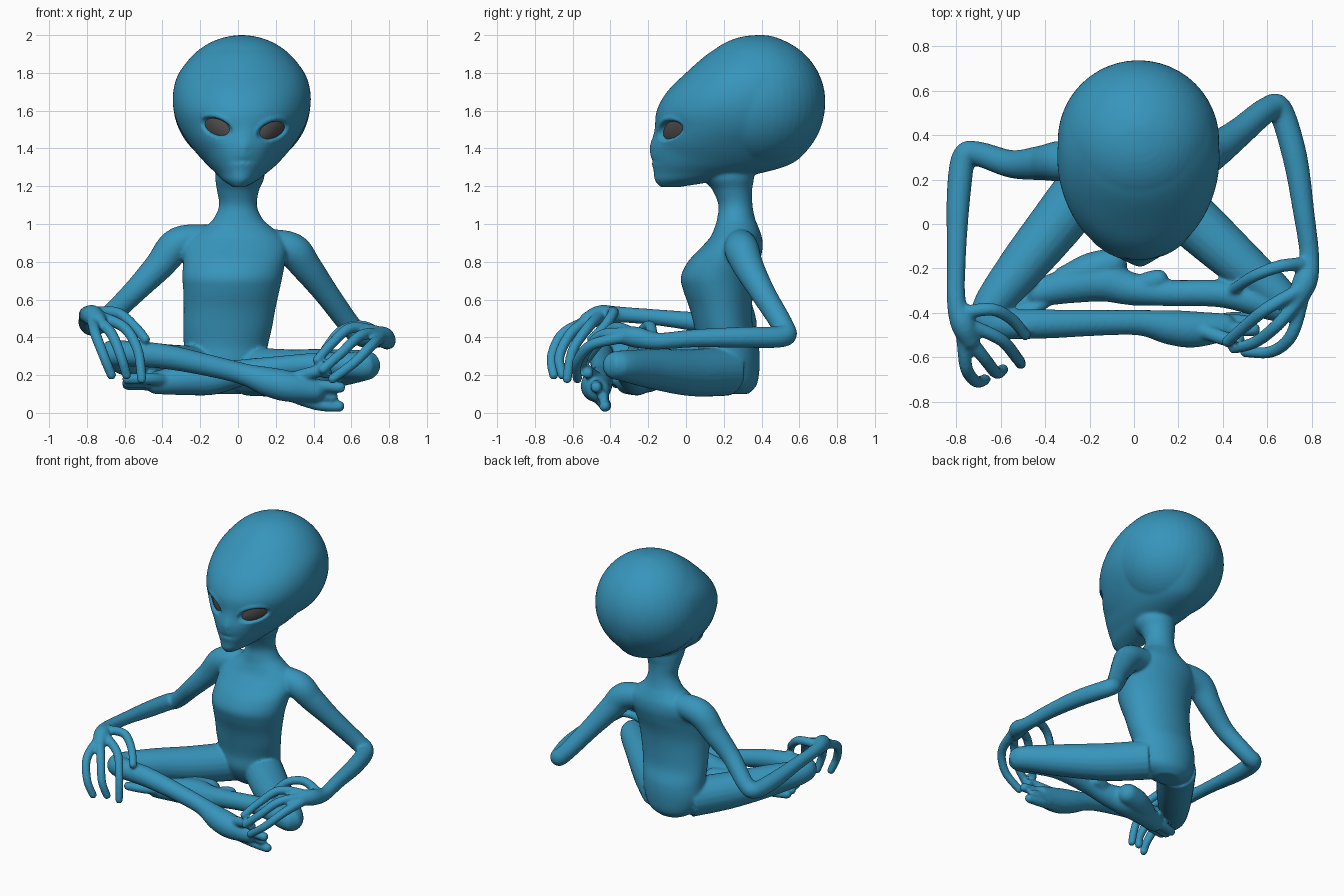
import bpy, bmesh, math
from mathutils import Vector
from mathutils.bvhtree import BVHTree


def material(name, rgb):
    m = bpy.data.materials.new(name)
    m.diffuse_color = (*rgb, 1)
    return m


SKIN = material("blue skin", (0.038, 0.300, 0.50))
DARK = material("dark eye", (0.075, 0.068, 0.068))


def smooth_keys(keys, n):
    """Catmull-Rom through tuples of any length."""
    k = [keys[0]] + list(keys) + [keys[-1]]
    out = []
    for i in range(1, len(k) - 2):
        for j in range(n):
            t = j / n
            out.append([0.5 * (2 * b + (c - a) * t + (2 * a - 5 * b + 4 * c - d) * t * t
                               + (3 * b - a - 3 * c + d) * t ** 3)
                        for a, b, c, d in zip(*k[i - 1:i + 3])])
    return out + [list(keys[-1])]


def skin_rings(bm, rings):
    """Join rings of points into a closed skin."""
    vs = [[bm.verts.new(p) for p in r] for r in rings]
    n = len(vs[0])
    for a, b in zip(vs, vs[1:]):
        for i in range(n):
            bm.faces.new((a[i], a[(i + 1) % n], b[(i + 1) % n], b[i]))
    bm.faces.new(vs[0][::-1])
    bm.faces.new(vs[-1])


def slices(bm, keys, n=64):
    """Horizontal elliptical slices: x, y, z, rx, ry."""
    ang = [2 * math.pi * i / n for i in range(n)]
    skin_rings(bm, [[Vector((x + rx * math.cos(a), y + ry * math.sin(a), z)) for a in ang]
                    for x, y, z, rx, ry in smooth_keys(keys, 6)])


def tube(bm, keys, n=20):
    """Round limb along x, y, z, radius, with a rounded tip."""
    pts = [(Vector(p[:3]), p[3]) for p in smooth_keys(keys, 7)]
    tip, r = pts[-1]
    d = (tip - pts[-2][0]).normalized()
    pts += [(tip + d * r * s, r * c) for s, c in ((.4, .92), (.7, .71), (.92, .38))]
    t = (pts[1][0] - pts[0][0]).normalized()
    u = t.orthogonal().normalized()
    rings = []
    for i, (c, r) in enumerate(pts):
        t2 = (pts[min(i + 1, len(pts) - 1)][0] - pts[max(i - 1, 0)][0]).normalized()
        u = t.rotation_difference(t2) @ u
        t = t2
        v = t.cross(u)
        rings.append([c + r * (u * math.cos(2 * math.pi * k / n) + v * math.sin(2 * math.pi * k / n))
                      for k in range(n)])
    skin_rings(bm, rings)


def digit(bm, r, *pts):
    tube(bm, [(*p, r * (1.1 - 0.07 * i)) for i, p in enumerate(pts)], 12)


def blob(bm, c, r):
    geo = bmesh.ops.create_uvsphere(bm, u_segments=48, v_segments=32, radius=1)
    for v in geo["verts"]:
        v.co = Vector([c[i] + v.co[i] * r[i] for i in range(3)])


def add_object(name, bm, mat):
    bmesh.ops.recalc_face_normals(bm, faces=bm.faces)
    me = bpy.data.meshes.new(name)
    bm.to_mesh(me)
    bm.free()
    me.materials.append(mat)
    me.polygons.foreach_set("use_smooth", [True] * len(me.polygons))
    ob = bpy.data.objects.new(name, me)
    bpy.context.collection.objects.link(ob)
    return ob


body = bmesh.new()

# head: z, front y, back y, half width, centre x
HEAD = [(1.195, -.135, -.04, .03, .005), (1.23, -.165, .18, .09, .012), (1.27, -.17, .40, .135, .017),
        (1.32, -.175, .56, .19, .02), (1.40, -.178, .65, .26, .02), (1.50, -.165, .71, .326, .02),
        (1.60, -.155, .733, .36, .02), (1.70, -.10, .733, .363, .02), (1.80, 0, .70, .332, .02),
        (1.90, .115, .625, .25, .02), (1.96, .22, .54, .155, .02), (1.99, .31, .47, .08, .02),
        (2.0, .37, .42, .02, .02)]
head = bmesh.new()
slices(head, [(x, (f + b) / 2, z, w, (b - f) / 2) for z, f, b, w, x in HEAD], 128)
bmesh.ops.recalc_face_normals(head, faces=head.faces)
surface = BVHTree.FromBMesh(head)
# round back of the skull
blob(body, (.02, .375, 1.645), (.364, .363, .355))


def face_y(x, z):
    hit = surface.ray_cast(Vector((x, -2, z)), Vector((0, 1, 0)))[0]
    return hit.y if hit else 0


# face relief: eye sockets, nose, mouth, cheeks as x, z, rx, rz, tilt, push, falloff
EYES = [("right_eye", -.11, 1.515, -.38), ("left_eye", .18, 1.498, .38)]
RX, RZ = .074, .045


def local(x, z, cx, cz, rx, rz, tilt):
    dx, dz = x - cx, z - cz
    c, s = math.cos(tilt), math.sin(tilt)
    return ((dx * c + dz * s) / rx) ** 2 + ((dz * c - dx * s) / rz) ** 2


RELIEF = [(cx, cz, RX * 1.1, RZ * 1.15, t, .05, 2) for _, cx, cz, t in EYES]
RELIEF += [(.03, 1.40, .04, .06, 0, -.016, 1), (.025, 1.335, .055, .006, 0, .014, 1),
           (.025, 1.315, .05, .012, 0, -.005, 1),
           (.015, 1.388, .008, .006, 0, .012, 1), (.05, 1.388, .008, .006, 0, .012, 1),
           (-.15, 1.38, .07, .05, .6, .012, 1), (.20, 1.37, .07, .05, -.6, .012, 1)]
for v in head.verts:
    if v.co.y < .2:
        x, z = v.co.x, v.co.z
        v.co.y += sum(push * math.exp(-local(x, z, cx, cz, rx, rz, t) ** p)
                      for cx, cz, rx, rz, t, push, p in RELIEF)
tmp = bpy.data.meshes.new("head_tmp")
head.to_mesh(tmp)
head.free()
body.from_mesh(tmp)
bpy.data.meshes.remove(tmp)

# eyes as curved lenses sitting in the sockets, with raised lids
for name, cx, cz, tilt in EYES:
    c, s = math.cos(tilt), math.sin(tilt)

    def on_face(a, k, inset):
        u, w = RX * k * math.cos(a), RZ * k * math.sin(a)
        x, z = cx + u * c - w * s, cz + u * s + w * c
        return Vector((x, face_y(x, z) + inset, z))
    ang = [2 * math.pi * i / 40 for i in range(40)]
    lens = bmesh.new()
    skin_rings(lens, [[on_face(a, k, d) for a in ang] for k, d in
                      ((.05, .06), (1.04, .06), (1.04, .031), (.9, .027), (.6, .022), (.3, .019), (.05, .018))])
    add_object(name, lens, DARK)
    lid = [(*on_face(a, 1.24, .010), .007 + .010 * max(0, math.sin(a))) for a in ang + ang[:2]]
    tube(body, lid[::2], 10)

# torso and neck
slices(body, [(-.07, .26, .10, .09, .07), (-.07, .25, .15, .17, .125), (-.07, .23, .25, .215, .16),
              (-.065, .225, .35, .222, .16), (-.055, .2, .45, .235, .155), (-.045, .185, .55, .243, .165),
              (-.035, .17, .65, .255, .185), (-.03, .17, .72, .265, .197), (-.02, .2, .8, .27, .19),
              (-.015, .24, .87, .275, .165), (-.01, .265, .93, .25, .137), (0, .268, .985, .175, .115),
              (0, .265, 1.03, .128, .10), (0, .262, 1.1, .10, .09), (0, .245, 1.18, .112, .105),
              (.01, .225, 1.25, .13, .135), (.01, .23, 1.34, .12, .12)])

# arms, palms included
tube(body, [(-.12, .29, .92, .075), (-.31, .285, .895, .092), (-.42, .275, .775, .078), (-.55, .27, .64, .063),
            (-.70, .315, .495, .056), (-.765, .30, .465, .056), (-.79, .13, .475, .054), (-.80, -.15, .505, .043),
            (-.80, -.35, .52, .043), (-.77, -.45, .515, .056), (-.74, -.52, .49, .045)])
tube(body, [(.12, .29, .90, .075), (.28, .295, .865, .092), (.36, .33, .775, .082), (.47, .41, .63, .066),
            (.60, .515, .455, .058), (.66, .51, .405, .057), (.725, .30, .40, .056), (.765, .05, .395, .048),
            (.79, -.15, .38, .045), (.77, -.26, .40, .056), (.73, -.34, .41, .045)])

# fingers
R = .029
digit(body, R, (-.77, -.40, .53), (-.64, -.385, .53), (-.55, -.43, .46), (-.49, -.50, .39))
digit(body, R, (-.73, -.46, .51), (-.60, -.52, .45), (-.53, -.60, .33), (-.51, -.63, .18))
digit(body, R, (-.74, -.52, .49), (-.67, -.61, .42), (-.62, -.67, .30), (-.59, -.655, .20))
digit(body, R, (-.77, -.51, .49), (-.755, -.65, .42), (-.71, -.71, .30), (-.67, -.70, .20))
digit(body, R, (.77, -.18, .40), (.66, -.19, .46), (.54, -.235, .43), (.44, -.30, .30))
digit(body, R, (.74, -.30, .43), (.60, -.38, .45), (.50, -.46, .37), (.42, -.53, .28))
digit(body, R, (.76, -.33, .40), (.71, -.50, .36), (.62, -.575, .27), (.50, -.575, .18))
digit(body, R, (.75, -.33, .42), (.65, -.45, .41), (.55, -.53, .32), (.45, -.56, .23))

# right leg: thigh, knee, shin in front, foot on its edge
tube(body, [(-.18, .22, .225, .13), (-.35, 0, .24, .122), (-.52, -.21, .275, .105), (-.65, -.38, .305, .08),
            (-.63, -.445, .315, .07), (-.40, -.45, .30, .066), (-.15, -.445, .25, .058), (.03, -.445, .205, .058),
            (.16, -.465, .165, .078), (.27, -.475, .14, .082), (.40, -.465, .12, .064)])
for y, z, x in ((-.52, .21, .50), (-.475, .135, .57), (-.44, .085, .53), (-.43, .035, .565)):
    digit(body, .032, (.28, -.47, .12 + (z - .09) * .5), (.42, y, z + .01), (x - .03, y, z))

# left leg: thigh, knee, shin behind, foot tucked under the right thigh
tube(body, [(.05, .22, .22, .13), (.25, .03, .213, .125), (.47, -.17, .232, .107), (.66, -.335, .25, .082),
            (.64, -.365, .25, .074), (.40, -.315, .255, .062), (.15, -.31, .235, .06), (-.02, -.29, .205, .075),
            (-.14, -.26, .185, .09), (-.28, -.275, .175, .082), (-.43, -.31, .16, .062)])
tube(body, [(-.33, -.26, .175, .06), (-.20, -.21, .185, .078), (-.10, -.18, .19, .072)])
tube(body, [(.02, -.28, .22, .05), (.08, -.26, .24, .05), (.11, -.25, .245, .046)])
for dy, z in ((-.06, .18), (-.01, .16), (.04, .15)):
    digit(body, .031, (-.34, -.29, .165), (-.46, -.33 + dy, z), (-.585, -.36 + dy, z))

# merge every part into one smooth skin
ob = add_object("seated_body", body, SKIN)
rm = ob.modifiers.new("merge", 'REMESH')
rm.mode = 'VOXEL'
rm.voxel_size = 0.0095
rm.use_smooth_shade = True
sm = ob.modifiers.new("soften", 'SMOOTH')
sm.factor = 0.5
sm.iterations = 6
